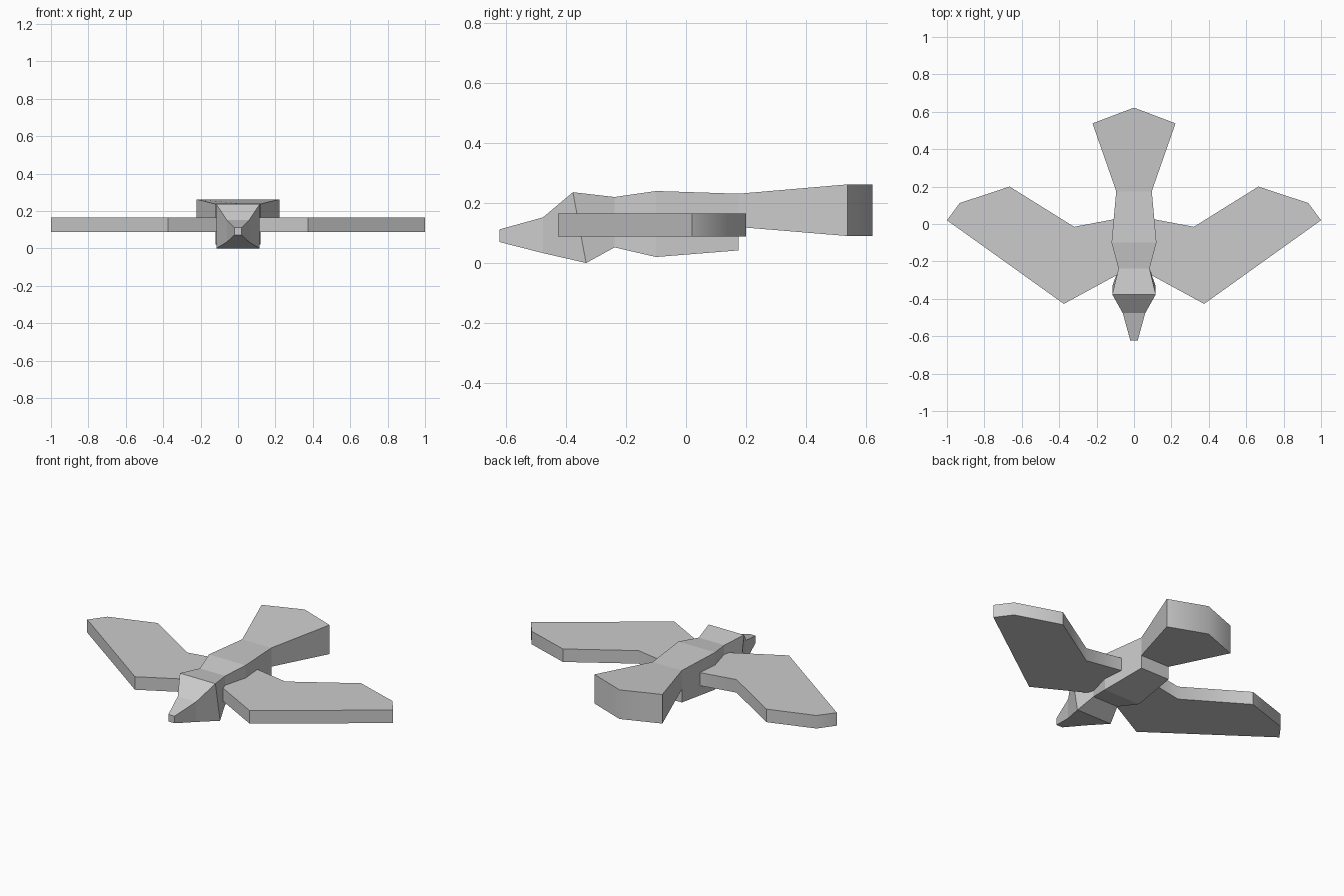
import bpy
import bmesh
import math

cube = bpy.data.objects.get("Cube")
if cube:
    bpy.data.objects.remove(cube, do_unlink=True)

# Single plumage colour
GREY = (0.6, 0.6, 0.6, 1)
plumage = bpy.data.materials.new("plain grey")
plumage.use_nodes = True
plumage.diffuse_color = GREY
bsdf = plumage.node_tree.nodes["Principled BSDF"]
bsdf.inputs["Base Color"].default_value = GREY


def finish(name, bm, smooth_angle=None):
    bmesh.ops.recalc_face_normals(bm, faces=bm.faces)
    mesh = bpy.data.meshes.new(name)
    bm.to_mesh(mesh)
    bm.free()
    mesh.materials.append(plumage)
    obj = bpy.data.objects.new(name, mesh)
    bpy.context.collection.objects.link(obj)
    if smooth_angle:
        bpy.ops.object.select_all(action='DESELECT')
        obj.select_set(True)
        bpy.context.view_layer.objects.active = obj
        bpy.ops.object.shade_smooth_by_angle(angle=math.radians(smooth_angle))
    return obj


def loft(name, sections):
    """Box loft; each section is half width, top (y, z), bottom (y, z)."""
    bm = bmesh.new()
    rings = []
    for w, (yt, zt), (yb, zb) in sections:
        corners = ((-w, yb, zb), (w, yb, zb), (w, yt, zt), (-w, yt, zt))
        rings.append([bm.verts.new(c) for c in corners])
    for a, b in zip(rings, rings[1:]):
        for i in range(4):
            j = (i + 1) % 4
            bm.faces.new((a[i], a[j], b[j], b[i]))
    bm.faces.new(rings[0])
    bm.faces.new(rings[-1])
    return finish(name, bm)


def slab(name, outline, bottom, top, side=1):
    """Outline extruded upwards, mirrored across x by side."""
    bm = bmesh.new()
    low = [bm.verts.new((side * x, y, bottom)) for x, y in outline]
    face = bm.faces.new(low)
    new = bmesh.ops.extrude_face_region(bm, geom=[face])["geom"]
    for v in new:
        if isinstance(v, bmesh.types.BMVert):
            v.co.z = top
    return finish(name, bm, 50)


# Beak, head, neck and body in one run
loft("body", [
    (0.02, (-0.622, 0.112), (-0.622, 0.07)),
    (0.06, (-0.477, 0.152), (-0.477, 0.033)),
    (0.116, (-0.377, 0.236), (-0.333, 0.0)),
    (0.083, (-0.238, 0.22), (-0.238, 0.052)),
    (0.12, (-0.1, 0.24), (-0.1, 0.02)),
    (0.095, (0.175, 0.231), (0.175, 0.042)),
])

# Flared tail with a pointed end, thickening towards the tip
tail = slab("tail", [(-0.095, 0.175), (0.095, 0.175), (0.222, 0.538),
                     (0, 0.622), (-0.222, 0.538)], 0.09, 0.262)
for v in tail.data.vertices:
    if v.co.y < 0.2:
        v.co.z = 0.231 if v.co.z > 0.2 else 0.12

# Pair of swept wings
WING = [(0.04, -0.245), (0.375, -0.427), (1.0, 0.02), (0.932, 0.112),
        (0.665, 0.2), (0.32, -0.015), (0.04, 0.038)]
for label, side in (("left", 1), ("right", -1)):
    slab(label + "_wing", WING, 0.088, 0.165, side)
